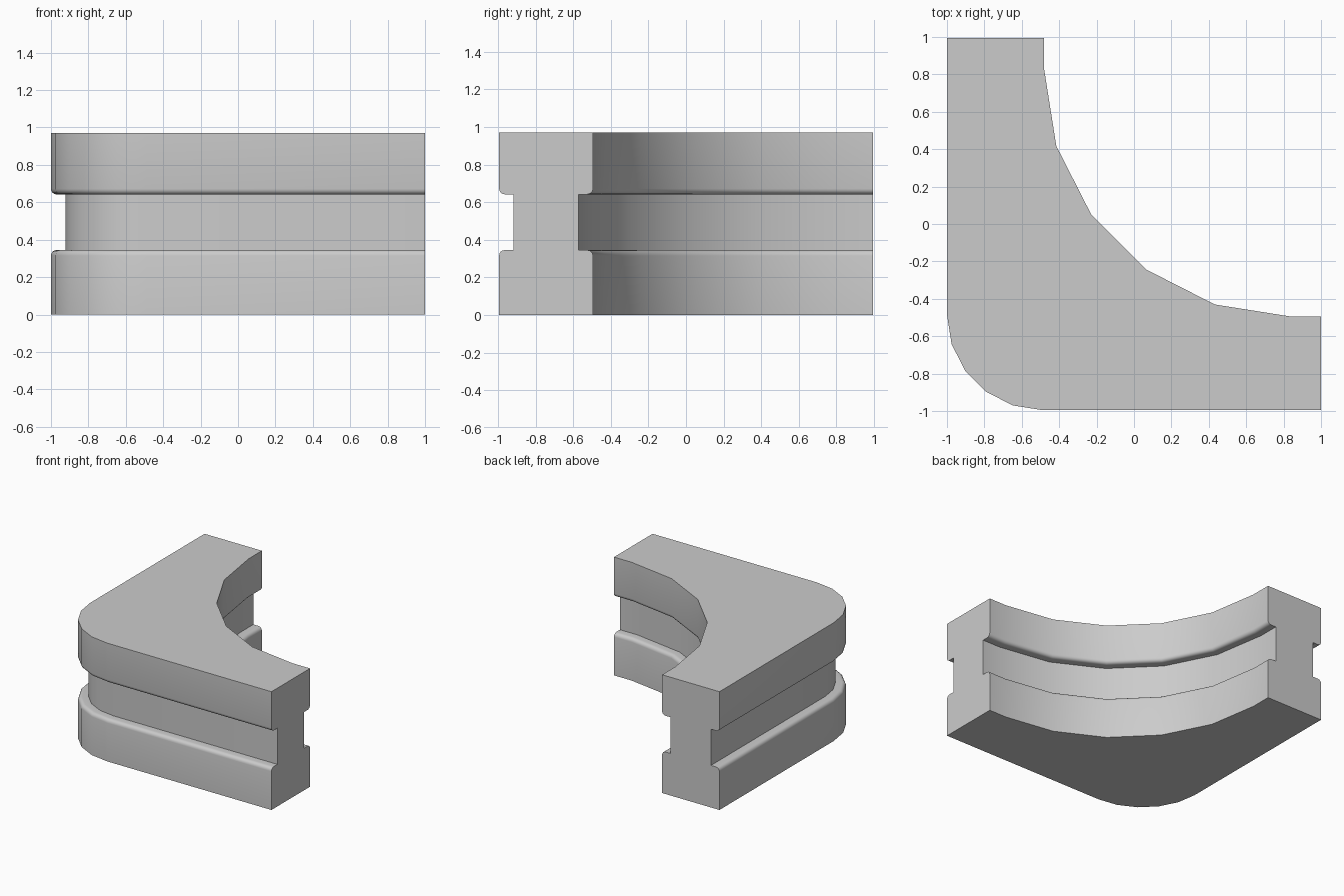
import bpy, bmesh
from math import sin, cos, pi

if "Cube" in bpy.data.objects:
    bpy.data.objects.remove(bpy.data.objects["Cube"])

HEIGHT, LIP, DEPTH = 0.97, 0.03, 0.077
GROOVE_LOW, GROOVE_HIGH = 0.345, 0.642


def arc(cx, cy, radius):
    """Five-sided quarter arc turning from -x to -y around its centre."""
    return [(cx - radius * cos(i * pi / 10), cy - radius * sin(i * pi / 10)) for i in range(6)]


def plan(d):
    """Plan outline with both curved walls moved inward by d."""
    outer = [(-1 + d, 0.995)] + arc(-0.49, -0.485, 0.51 - d) + [(1, -0.995 + d)]
    inner = [(-0.48 - d, 0.995)] + arc(0.84, 0.825, 1.32 + d) + [(1, -0.495 - d)]
    return outer + inner[::-1]


# Wall profile as (inset, height), with rounded lips beside the groove
turns = [i * pi / 8 for i in range(5)]
lower = [(LIP * (1 - cos(a)), GROOVE_LOW - LIP + LIP * sin(a)) for a in turns]
upper = [(d, GROOVE_LOW + GROOVE_HIGH - z) for d, z in reversed(lower)]
profile = [(0, 0)] + lower + [(DEPTH, GROOVE_LOW), (DEPTH, GROOVE_HIGH)] + upper + [(0, HEIGHT)]

bm = bmesh.new()
rings = [[bm.verts.new((x, y, z)) for x, y in plan(d)] for d, z in profile]
n = len(rings[0])
half = n // 2

# Grooved outer and inner walls
for a, b in zip(rings, rings[1:]):
    for i in range(n):
        if i not in (half - 1, n - 1):
            j = (i + 1) % n
            bm.faces.new((a[i], a[j], b[j], b[i]))

# Flat arm ends, bottom and top
for i, j in ((half - 1, half), (n - 1, 0)):
    bm.faces.new([r[i] for r in rings] + [r[j] for r in reversed(rings)])
bm.faces.new(rings[0])
bm.faces.new(rings[-1])
bmesh.ops.recalc_face_normals(bm, faces=bm.faces)

mesh = bpy.data.meshes.new("grooved_corner")
bm.to_mesh(mesh)
bm.free()
corner = bpy.data.objects.new("grooved_corner", mesh)
bpy.context.collection.objects.link(corner)
bpy.context.view_layer.objects.active = corner
corner.select_set(True)
bpy.ops.object.shade_smooth_by_angle(angle=pi / 6)
